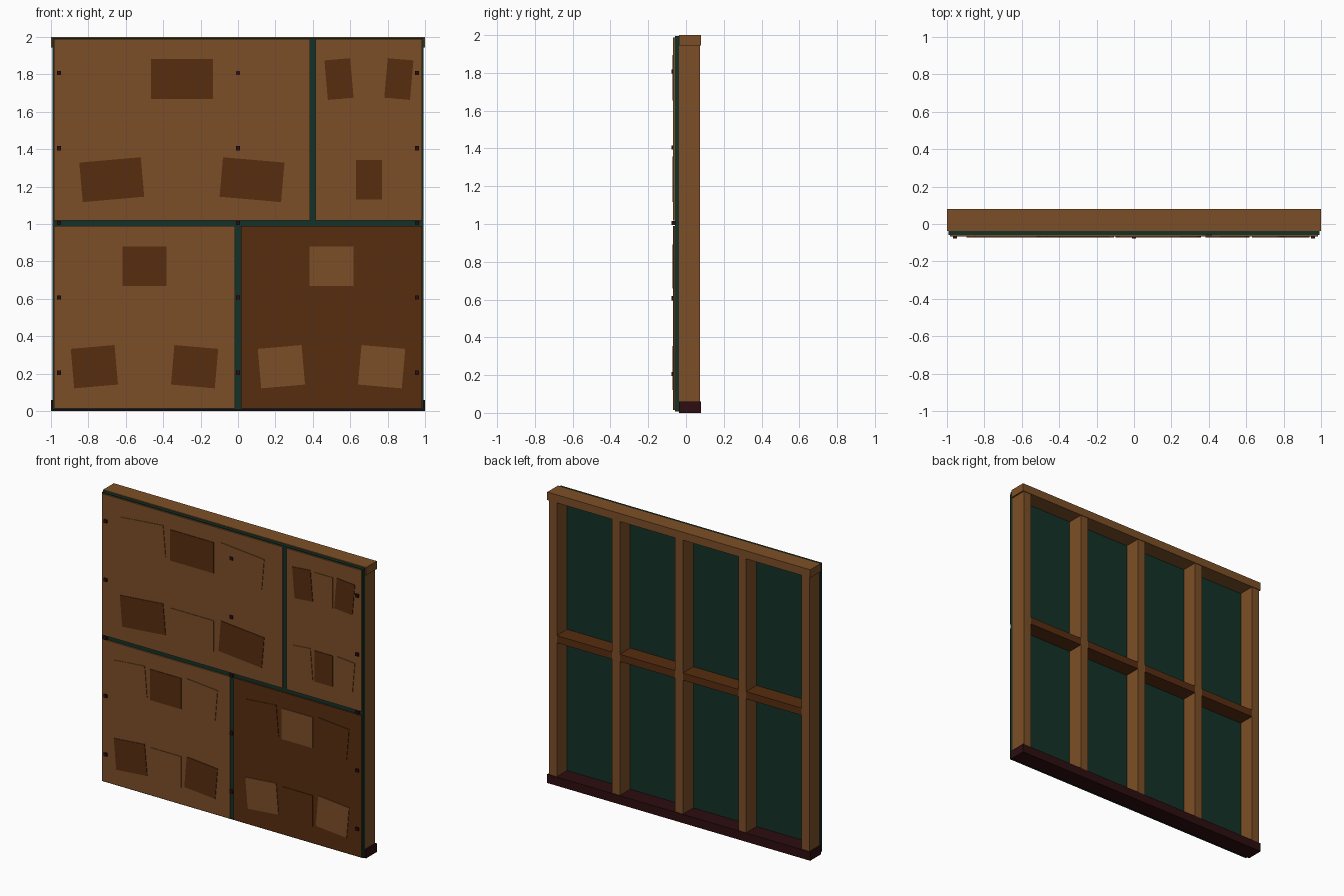
import bpy
from math import radians

cube = bpy.data.objects.get("Cube")
if cube:
    bpy.data.objects.remove(cube)


def material(name, rgb):
    m = bpy.data.materials.new(name)
    m.use_nodes = True
    colour = (*rgb, 1.0)
    m.diffuse_color = colour
    m.node_tree.nodes["Principled BSDF"].inputs["Base Color"].default_value = colour
    return m


LIGHT = material("light_wood", (0.20, 0.078, 0.020))
DARK = material("dark_wood", (0.096, 0.026, 0.005))
MAROON = material("dark_maroon", (0.026, 0.004, 0.005))
GREEN = material("deep_green", (0.006, 0.031, 0.021))


def box(name, x, y, z, mat, tilt=0):
    """Box spanning the given (low, high) ranges, tilted about its own y axis."""
    spans = (x, y, z)
    bpy.ops.mesh.primitive_cube_add(size=1, location=[(a + b) / 2 for a, b in spans])
    ob = bpy.context.object
    ob.name = name
    ob.scale = [b - a for a, b in spans]
    ob.rotation_euler.y = radians(tilt)
    ob.data.materials.append(mat)
    return ob


def around(centre, size):
    return (centre - size / 2, centre + size / 2)


# Timber frame
FRAME = (-0.037, 0.079)
STUD = (-0.037, 0.075)
box("bottom_plate", (-1, 1), FRAME, (0, 0.06), MAROON)
box("top_plate", (-1, 1), FRAME, (1.945, 2), LIGHT)
studs = [-0.96, -0.48, 0, 0.48, 0.96]
for x in studs:
    box("stud", around(x, 0.06), STUD, (0.06, 1.945), LIGHT)
for a, b in zip(studs, studs[1:]):
    box("cross_brace", (a + 0.03, b - 0.03), STUD, (0.98, 1.03), DARK)

# Backing sheet
box("backing_sheet", (-0.992, 0.992), (-0.059, -0.037), (0.008, 1.994), GREEN)

# Boards, each with two rows of three alternating patches
# (x range, z range, board colour, patch width, patch spacing, upper middle colour)
boards = [
    ((-0.985, 0.385), (1.018, 1.988), LIGHT, 0.33, 0.375, DARK),
    ((0.415, 0.985), (1.018, 1.988), LIGHT, 0.138, 0.16, LIGHT),
    ((-0.985, -0.015), (0.014, 0.99), LIGHT, 0.235, 0.268, DARK),
    ((0.015, 0.985), (0.014, 0.99), DARK, 0.235, 0.268, LIGHT),
]
for xs, zs, colour, width, step, middle in boards:
    box("board", xs, (-0.068, -0.059), zs, colour)
    other = LIGHT if middle is DARK else DARK
    base = 1 if zs[0] > 1 else 0
    for z, inner, outer in ((0.775, middle, other), (0.237, other, middle)):
        for side in (-1, 0, 1):
            box("patch", around(sum(xs) / 2 + side * step, width), (-0.072, -0.067),
                around(base + z, 0.212), outer if side else inner, tilt=5 * side)

# Nail heads
for x in (-0.957, 0, 0.957):
    for z in (0.205, 0.607, 1.005, 1.405, 1.808):
        box("nail_head", around(x, 0.022), (-0.078, -0.055), around(z, 0.022), MAROON)
